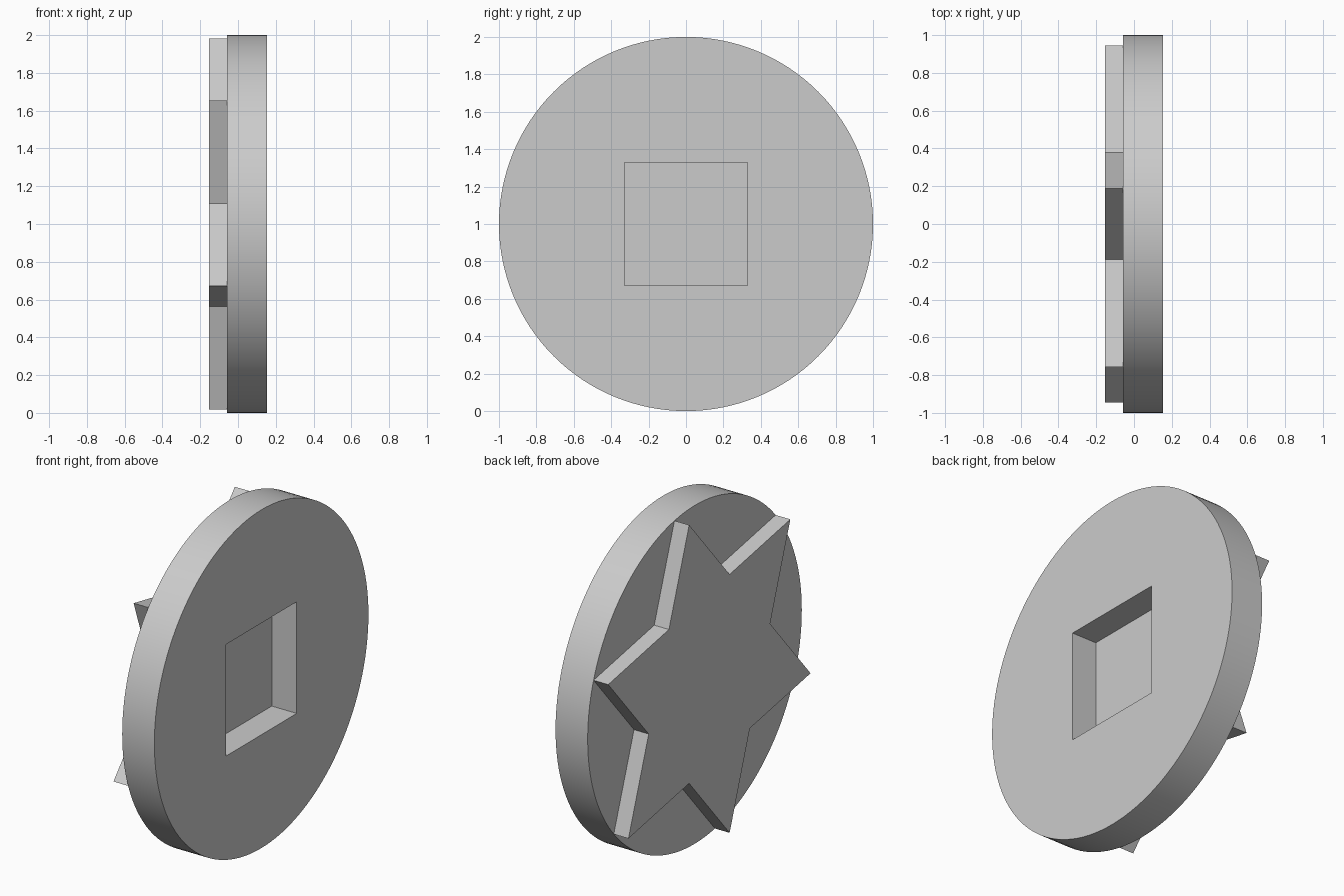
import bpy, bmesh
from math import sin, cos, pi, atan, sqrt

if "Cube" in bpy.data.objects:
    bpy.data.objects.remove(bpy.data.objects["Cube"], do_unlink=True)

CENTRE_Z = 1.0
BACK, SEAM, FACE = -0.153, -0.057, 0.153   # x of star back, disc back, disc face
POCKET_FLOOR = -0.01

grey = bpy.data.materials.new("light_grey")
grey.use_nodes = True
colour = (0.6, 0.6, 0.6, 1)
grey.diffuse_color = colour
grey.node_tree.nodes["Principled BSDF"].inputs["Base Color"].default_value = colour


def prism(name, outline, x0, x1):
    """Extrude a (y, z) outline along x."""
    bm = bmesh.new()
    base = bm.faces.new([bm.verts.new((x0, y, z + CENTRE_Z)) for y, z in outline])
    top = bmesh.ops.extrude_face_region(bm, geom=[base])["geom"]
    bmesh.ops.translate(bm, vec=(x1 - x0, 0, 0),
                        verts=[g for g in top if isinstance(g, bmesh.types.BMVert)])
    bmesh.ops.recalc_face_normals(bm, faces=bm.faces)
    mesh = bpy.data.meshes.new(name)
    bm.to_mesh(mesh)
    bm.free()
    mesh.materials.append(grey)
    obj = bpy.data.objects.new(name, mesh)
    bpy.context.collection.objects.link(obj)
    return obj


def ring(count, radii, start=0.0):
    """Points round a circle, cycling through the radii."""
    return [(radii[i % len(radii)] * cos(start + 2 * pi * i / count),
             radii[i % len(radii)] * sin(start + 2 * pi * i / count))
            for i in range(count)]


# Round disc
disc = prism("disc", ring(128, [1.0]), SEAM, FACE)

# Square pocket cut into the disc face
cutter = prism("pocket_cutter", ring(4, [0.33 * sqrt(2)], pi / 4), POCKET_FLOOR, FACE + 0.2)
cutter.hide_render = True
cut = disc.modifiers.new("pocket", 'BOOLEAN')
cut.operation = 'DIFFERENCE'
cut.solver = 'EXACT'
cut.object = cutter
bpy.context.view_layer.objects.active = disc
bpy.ops.object.modifier_apply(modifier=cut.name)
bpy.data.objects.remove(cutter, do_unlink=True)

# Smooth rim, sharp edges
bpy.ops.object.select_all(action='DESELECT')
disc.select_set(True)
bpy.ops.object.shade_smooth_by_angle(angle=pi / 6)

# Six-pointed star on the back, slightly turned
prism("star", ring(12, [1.0, 1 / sqrt(3)], atan(sqrt(3) / 5)), BACK, SEAM)
